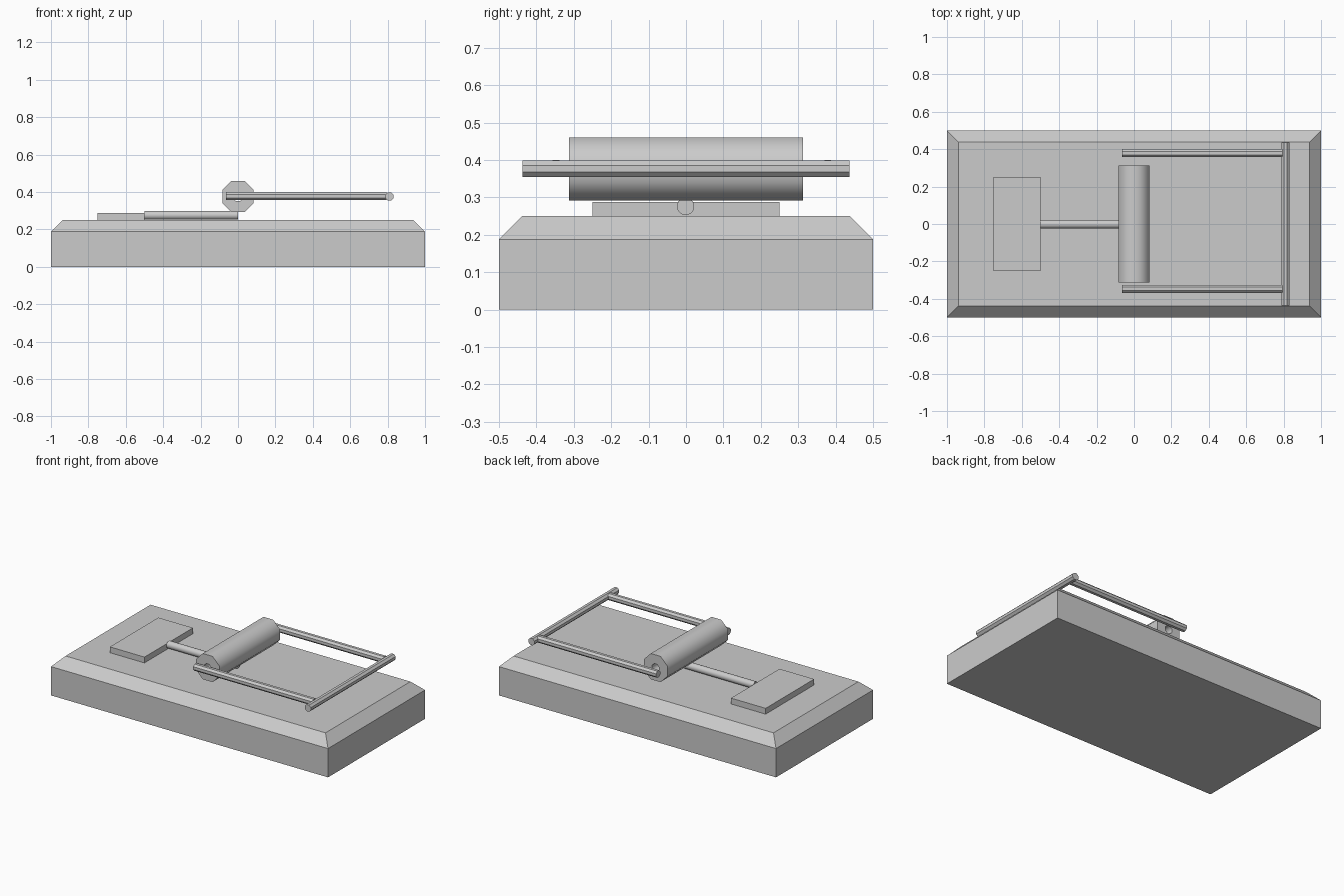
import bpy, bmesh, math
from mathutils import Matrix

if "Cube" in bpy.data.objects:
    bpy.data.objects.remove(bpy.data.objects["Cube"])


def finish(name, bm, smooth=None):
    bmesh.ops.recalc_face_normals(bm, faces=bm.faces)
    mesh = bpy.data.meshes.new(name)
    bm.to_mesh(mesh)
    bm.free()
    obj = bpy.data.objects.new(name, mesh)
    bpy.context.collection.objects.link(obj)
    if smooth:
        bpy.ops.object.select_all(action='DESELECT')
        obj.select_set(True)
        bpy.context.view_layer.objects.active = obj
        bpy.ops.object.shade_smooth_by_angle(angle=math.radians(smooth))
    return obj


def box(name, lo, hi, chamfer=0):
    size = [b - a for a, b in zip(lo, hi)]
    mid = [(a + b) / 2 for a, b in zip(lo, hi)]
    bm = bmesh.new()
    bmesh.ops.create_cube(bm, size=1)
    bmesh.ops.scale(bm, vec=size, verts=bm.verts)
    bmesh.ops.translate(bm, vec=mid, verts=bm.verts)
    if chamfer:
        top = [e for e in bm.edges if all(v.co.z > hi[2] - 1e-4 for v in e.verts)]
        bmesh.ops.bevel(bm, geom=top, offset=chamfer, segments=1, affect='EDGES')
    return finish(name, bm)


def rod(name, axis, start, end, a, b, radius, sides, hole=0, smooth=30):
    """Prism along x (a, b = y, z) or along y (a, b = x, z), optionally bored."""
    bm = bmesh.new()

    def ring(r, t):
        verts = []
        for i in range(sides):
            ang = 2 * math.pi * (i + 0.5) / sides
            u, z = a + r * math.cos(ang), b + r * math.sin(ang)
            verts.append(bm.verts.new((t, u, z) if axis == 'x' else (u, t, z)))
        return verts

    rings = [ring(radius, start), ring(radius, end)]
    if hole:
        rings += [ring(hole, end), ring(hole, start)]
    n = len(rings)
    for k in range(n if hole else 1):
        p, q = rings[k], rings[(k + 1) % n]
        for i in range(sides):
            j = (i + 1) % sides
            bm.faces.new((p[i], p[j], q[j], q[i]))
    if not hole:
        bm.faces.new(rings[0])
        bm.faces.new(rings[1])
    return finish(name, bm, smooth)


# Wooden base with chamfered top edge
box("base", (-1, -0.5, 0), (1, 0.5, 0.25), 0.062)

# Bait plate and its trigger rod
box("bait_plate", (-0.75, -0.25, 0.25), (-0.5, 0.25, 0.288))
rod("trigger_rod", 'x', -0.5, 0, -0.001, 0.276, 0.0235, 16)

# Spring roll, an eight-sided tube
rod("spring_roll", 'y', -0.313, 0.313, 0, 0.376, 0.091, 8, hole=0.027, smooth=50)

# Striker frame: two arms and a crossbar
for side, y in (("back", 0.379), ("front", -0.347)):
    rod(side + "_arm", 'x', -0.065, 0.795, y, 0.378, 0.0235, 8)
rod("crossbar", 'y', -0.437, 0.437, 0.81, 0.377, 0.0235, 8)
